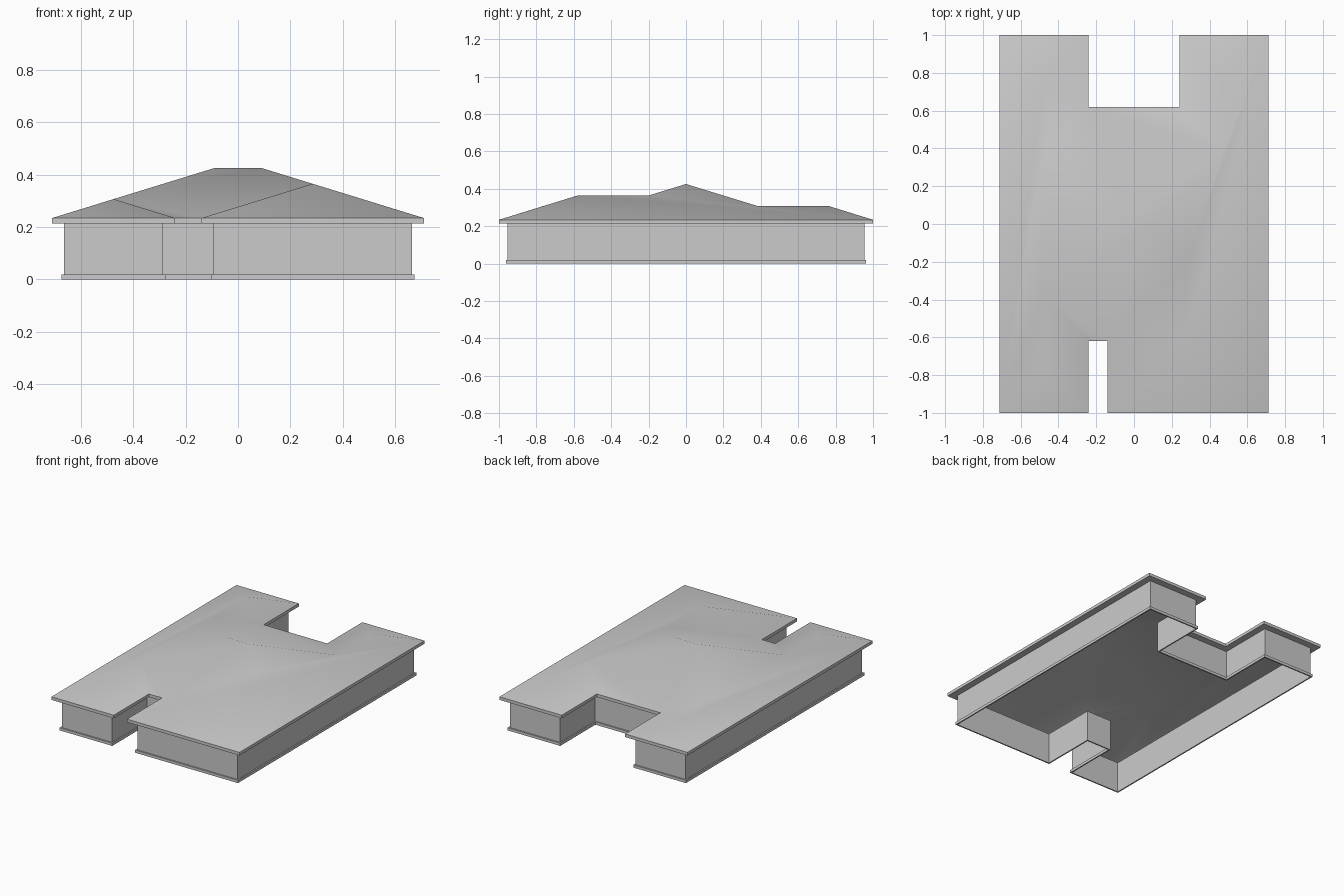
import bpy
import math
from mathutils import Vector

cube = bpy.data.objects.get("Cube")
if cube:
    bpy.data.objects.remove(cube, do_unlink=True)

# One plain material for the whole building
mat = bpy.data.materials.new("light_grey")
mat.use_nodes = True
grey = (0.6, 0.6, 0.6, 1.0)
mat.diffuse_color = grey
mat.node_tree.nodes["Principled BSDF"].inputs["Base Color"].default_value = grey

HALF_X, EAVE, SOFFIT, PLINTH = 0.711, 0.234, 0.213, 0.019
WALL_INSET, PLINTH_INSET = 0.046, 0.037
SLOPE = 0.308

# Eave outline, counter-clockwise from the front right corner
X = HALF_X
outline = [Vector(p) for p in (
    (-X, -1), (-.24, -1), (-.24, -.62), (-.14, -.62), (-.14, -1), (X, -1),
    (X, 1), (.24, 1), (.24, .62), (-.24, .62), (-.24, 1), (-X, 1))]
N = len(outline)


def make(name, verts, faces):
    mesh = bpy.data.meshes.new(name)
    mesh.from_pydata(verts, [], faces)
    mesh.materials.append(mat)
    mesh.update()
    obj = bpy.data.objects.new(name, mesh)
    bpy.context.collection.objects.link(obj)
    return obj


def inset_loop(inset, z):
    """Outline moved inwards with mitred corners, at height z."""
    loop = []
    for i, p in enumerate(outline):
        a = (p - outline[i - 1]).normalized()
        b = (outline[(i + 1) % N] - p).normalized()
        q = p + inset * Vector((-a.y - b.y, a.x + b.x))
        loop.append((q.x, q.y, z))
    return loop


def sweep(name, profile):
    """Strip following the outline; profile is (inset, height), bottom to top."""
    verts = [v for inset, z in profile for v in inset_loop(inset, z)]
    faces = []
    for r in range(len(profile) - 1):
        for i in range(N):
            j = (i + 1) % N
            faces.append((r * N + i, r * N + j, (r + 1) * N + j, (r + 1) * N + i))
    return make(name, verts, faces)


# Plinth lip, walls, and eaves with soffit; the building is open below
sweep("plinth", [(WALL_INSET, 0), (PLINTH_INSET, 0),
                 (PLINTH_INSET, PLINTH), (WALL_INSET, PLINTH)])
sweep("walls", [(WALL_INSET, 0), (WALL_INSET, SOFFIT)])
sweep("eaves", [(WALL_INSET, SOFFIT), (0, SOFFIT), (0, EAVE)])

# Hipped roof: ridge ends of each wing and of the main block
ridge = {
    "A": (-.475, -.765), "B": (-.475, -.385),   # front right wing
    "C": (.285, -.575), "D": (.285, -.195),     # front left wing
    "E": (.475, .765), "F": (.475, .385),       # back left wing
    "G": (-.475, .765), "H": (-.475, .385),     # back right wing
    "M": (-.09, 0), "N": (.09, 0),              # main ridge
}
# Ridge points each slope reaches, one slope per eave edge in order
slopes = ["A", "BA", "DNMB", "CD", "C", "EFNDC",
          "E", "FE", "HMNF", "GH", "G", "ABMHG"]
keys = list(ridge)
verts = inset_loop(0, EAVE)
verts += [(x, y, EAVE + SLOPE * (HALF_X - abs(x))) for x, y in ridge.values()]
faces = [[i, (i + 1) % N] + [N + keys.index(k) for k in s]
         for i, s in enumerate(slopes)]
roof = make("roof", verts, faces)

# Soft hips and valleys, crisp ridges
bpy.ops.object.select_all(action='DESELECT')
roof.select_set(True)
bpy.context.view_layer.objects.active = roof
bpy.ops.object.shade_smooth_by_angle(angle=math.radians(30))
